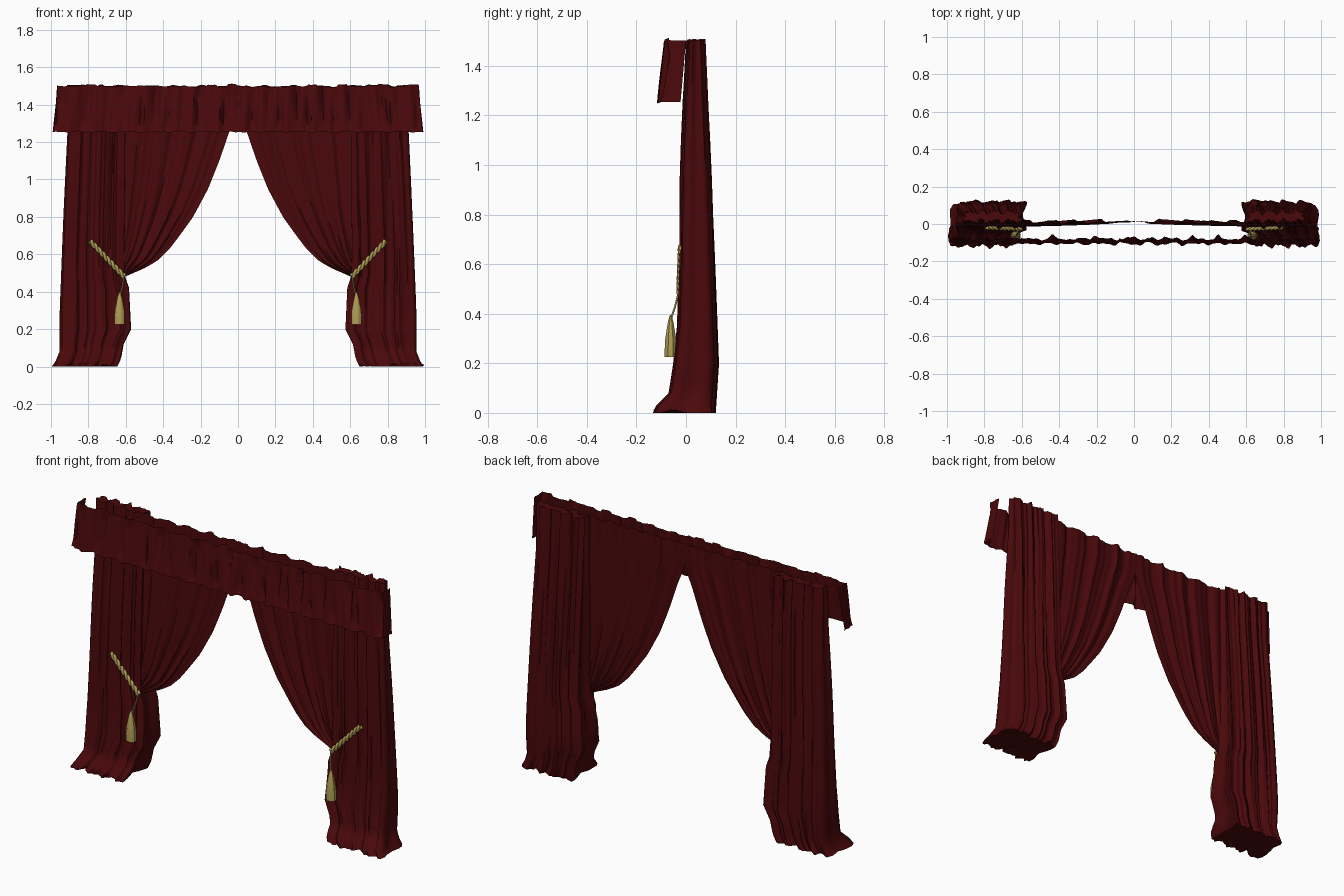
import bpy, bmesh, math, random
from mathutils import Vector

random.seed(4)
cube = bpy.data.objects.get("Cube")
if cube:
    bpy.data.objects.remove(cube, do_unlink=True)


def material(name, rgb):
    m = bpy.data.materials.new(name)
    m.use_nodes = True
    m.diffuse_color = (*rgb, 1)
    bsdf = m.node_tree.nodes["Principled BSDF"]
    bsdf.inputs["Base Color"].default_value = (*rgb, 1)
    bsdf.inputs["Roughness"].default_value = 0.8
    return m


red = material("dark red cloth", (0.068, 0.0025, 0.0032))
gold = material("dull gold", (0.43, 0.34, 0.09))


def lookup(table, z):
    """Linear interpolation in a table of (height, value), highest first."""
    for (z0, a), (z1, b) in zip(table, table[1:]):
        if z >= z1:
            return a + (b - a) * min(1, (z0 - z) / (z0 - z1))
    return table[-1][1]


def loft(name, rows, mat, closed=False, caps=False):
    """Skin a list of equally long point rows."""
    bm = bmesh.new()
    grid = [[bm.verts.new(p) for p in row] for row in rows]
    n = len(grid[0])
    for a, b in zip(grid, grid[1:]):
        for i in range(n if closed else n - 1):
            j = (i + 1) % n
            bm.faces.new((a[i], a[j], b[j], b[i]))
    if caps:
        bm.faces.new(grid[0])
        bm.faces.new(grid[-1])
    bmesh.ops.recalc_face_normals(bm, faces=bm.faces)
    mesh = bpy.data.meshes.new(name)
    bm.to_mesh(mesh)
    bm.free()
    mesh.materials.append(mat)
    ob = bpy.data.objects.new(name, mesh)
    bpy.context.collection.objects.link(ob)
    bpy.ops.object.select_all(action='DESELECT')
    ob.select_set(True)
    bpy.context.view_layer.objects.active = ob
    bpy.ops.object.shade_smooth_by_angle(angle=math.radians(55))


def cord(name, points, radius):
    cu = bpy.data.curves.new(name, 'CURVE')
    cu.dimensions = '3D'
    cu.bevel_depth = radius
    cu.bevel_resolution = 2
    cu.use_fill_caps = True
    sp = cu.splines.new('POLY')
    sp.points.add(len(points) - 1)
    for p, co in zip(sp.points, points):
        p.co = (*co, 1)
    cu.materials.append(gold)
    bpy.context.collection.objects.link(bpy.data.objects.new(name, cu))


def folds(t, phase):
    """Uneven pleats, about -1 to 1."""
    return (0.6 * math.sin(t + phase) + 0.3 * math.sin(1.7 * t + 2 * phase + 1)
            + 0.25 * math.sin(2.9 * t + 0.5))


TOP = 1.5
swag_edge = [(1.5, -0.01), (1.38, -0.005), (1.32, 0.02), (1.26, 0.045), (1.1, 0.1),
             (0.95, 0.16), (0.8, 0.24), (0.7, 0.312), (0.63, 0.365), (0.57, 0.425),
             (0.53, 0.49), (0.48, 0.605)]
inner = [(1.5, 0.6), (0.6, 0.61), (0.48, 0.605), (0.42, 0.585), (0.2, 0.575),
         (0.12, 0.615), (0.04, 0.63), (0, 0.65)]
outer = [(1.5, 0.92), (1.26, 0.918), (0.85, 0.938), (0.3, 0.96), (0.08, 0.96),
         (0.03, 0.98), (0, 1.0)]
front = [(1.5, 0.016), (1.26, 0.002), (1.0, -0.008), (0.6, -0.012), (0.35, -0.02),
         (0.2, -0.036), (0.08, -0.055), (0.03, -0.105), (0, -0.118)]
back = [(1.5, 0.064), (1.0, 0.088), (0.2, 0.118), (0, 0.105)]
levels = [1.5, 1.4, 1.26, 1.1, 0.95, 0.8, 0.68, 0.58, 0.48, 0.42, 0.35, 0.28,
          0.2, 0.16, 0.12, 0.08, 0.055, 0.03, 0.012, 0]

# Unit outline of the hanging part: (u, v, outward u, outward v)
N, M = 48, 8
outline = ([(i / N, 0, 0, -1) for i in range(N)] + [(1, i / M, 1, 0) for i in range(M)]
           + [(1 - i / N, 1, 0, 1) for i in range(N)] + [(0, 1 - i / M, -1, 0) for i in range(M)])


def hanging_point(u, v, nu, nv, z, s):
    x0, x1 = lookup(inner, z), lookup(outer, z)
    y0, y1 = lookup(front, z), lookup(back, z)
    sway = 0.5 * math.sin(2.5 * z + s)
    if nv:
        push = 0.015 * folds(u * 25 + v * 9, sway + s)
        push *= min(1, 8 * min(u, 1 - u) + 0.2)
    else:
        push = -0.014 * math.sin(math.pi * v) + 0.006 * math.sin(9 * v + sway)
    # Rounded corners on the outer edge
    x1 -= 0.025 * abs(2 * v - 0.9) ** 3
    x = x0 + (x1 - x0) * u + nu * push
    y = y0 + (y1 - y0) * v + nv * push
    lift = 0.014 * max(0, folds(u * 12 + v * 5, s)) if z == 0 else 0
    if z == TOP:
        lift = 0.008 * folds(u * 20, s)
    return (s * x, y, z + lift)


def swag_point(u, t, s):
    z = 0.48 + (TOP - 0.48) * (1 - t) ** 1.4
    x0 = lookup(swag_edge, z)
    x = x0 + (0.67 - x0) * u
    depth = (0.014 - 0.006 * t) * min(1, 6 * u + 0.15)
    y = 0.013 + depth * folds(u * 32, s + 0.8 * t) - 0.02 * t
    lift = 0.006 * folds(u * 30, s) if t == 0 else 0
    return (s * x, y, z + lift)


for s, side in ((1, "left"), (-1, "right")):
    # Gathered curtain hanging at the side
    loft(side + "_hanging_curtain",
         [[hanging_point(*o, z, s) for o in outline] for z in levels],
         red, closed=True, caps=True)
    # Swept drape pulled to the tieback
    rows = 28
    loft(side + "_swept_drape",
         [[swag_point(i / 56, r / rows, s) for i in range(57)] for r in range(rows + 1)], red)
    # Tieback: two twisted strands half sunk in the cloth
    a, b = Vector((0.79, -0.021, 0.67)), Vector((0.608, -0.028, 0.48))
    across = Vector((0.7, 0, -0.7))
    for k in (0, 1):
        strand = []
        for i in range(33):
            w = i * 0.8 + k * math.pi
            p = a.lerp(b, i / 32) + across * 0.008 * math.cos(w)
            p.y += 0.004 * math.sin(w)
            strand.append((s * p.x, p.y, p.z))
        cord(f"{side}_tieback_strand_{k + 1}", strand, 0.0085)
    # Tassel on its cord
    cord(side + "_tassel_cord", [(s * 0.61, -0.03, 0.485), (s * 0.618, -0.044, 0.43),
                                 (s * 0.63, -0.06, 0.38)], 0.004)
    profile = [(0.003, 0.395), (0.011, 0.37), (0.016, 0.34), (0.023, 0.3),
               (0.025, 0.26), (0.025, 0.225)]
    rings = []
    for r, z in profile:
        ring = []
        for i in range(16):
            ang = math.tau * i / 16
            rr = r * (1.03 if i % 2 else 0.92)
            ring.append((s * (0.633 + 1.15 * rr * math.cos(ang)),
                         -0.062 + rr * math.sin(ang), z))
        rings.append(ring)
    loft(side + "_tassel", rings, gold, closed=True, caps=True)

# Valance across the top: pinched pleats, short returns at both ends
COUNT, ROWS = 180, 10
ragged = [random.uniform(-0.008, 0.008) for _ in range(COUNT + 1)]
valance = []
for r in range(ROWS + 1):
    t = r / ROWS
    half = 0.965 + 0.022 * t
    y = -0.076 - 0.028 * t
    height = 1.502 - 0.248 * t
    row = []
    for i in range(COUNT + 1):
        u = i / COUNT
        pleat = folds(u * 95, 0.7 * math.sin(11 * u) + 0.9 * t)
        # Tucks that narrow downward from the top and upward from the hem
        down = max(0, math.sin(u * 70 + 2 * math.sin(9 * u))) ** (2 + 10 * t) * (1 - t)
        up = max(0, math.sin(u * 83 + 1)) ** (12 - 10 * t) * t
        edge = min(1, 4 * t, 4 * (1 - t)) + 0.25
        z = height
        if r == 0:
            z += ragged[i // 5 * 5] + 0.003 * pleat
        if r == ROWS:
            z += 0.005 * pleat
        row.append((half * (2 * u - 1), y + 0.009 * pleat + 0.026 * edge * (down + up) - 0.004, z))
    ends = [(half + 0.006 * math.sin(3 * k + t), y + (0.076 + 0.006 * t) * k / 4, height)
            for k in range(1, 5)]
    valance.append([(-x, yy, z) for x, yy, z in reversed(ends)] + row + ends)
loft("valance", valance, red)
